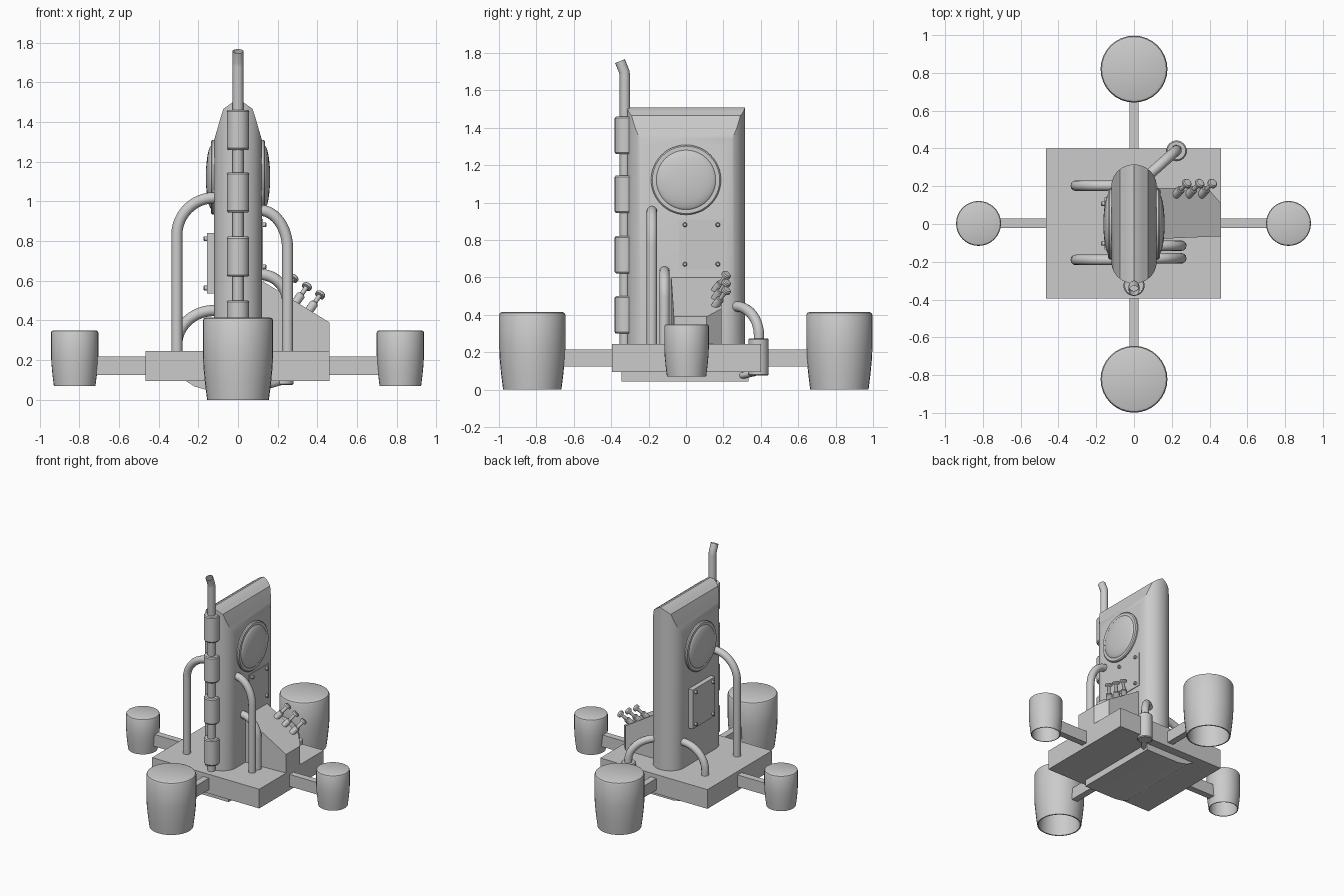
import bpy, bmesh
from math import sin, cos, pi, radians
from mathutils import Matrix, Vector

if "Cube" in bpy.data.objects:
    bpy.data.objects.remove(bpy.data.objects["Cube"])


def finish(name, bm, angle=35):
    bmesh.ops.remove_doubles(bm, verts=bm.verts, dist=1e-5)
    bmesh.ops.recalc_face_normals(bm, faces=bm.faces)
    me = bpy.data.meshes.new(name)
    bm.to_mesh(me)
    bm.free()
    me.shade_smooth()
    me.set_sharp_from_angle(angle=radians(angle))
    ob = bpy.data.objects.new(name, me)
    bpy.context.collection.objects.link(ob)
    return ob


def box(name, x0, x1, y0, y1, z0, z1):
    bm = bmesh.new()
    bmesh.ops.create_cube(bm, size=1)
    for v in bm.verts:
        v.co = ((x0 + x1) / 2 + v.co.x * (x1 - x0),
                (y0 + y1) / 2 + v.co.y * (y1 - y0),
                (z0 + z1) / 2 + v.co.z * (z1 - z0))
    return finish(name, bm)


def lathe(name, profile, origin, axis=(0, 0, 1), n=32):
    """Revolve (radius, height) points around an axis through origin."""
    bm = bmesh.new()
    rings = [[bm.verts.new((r * cos(2 * pi * i / n), r * sin(2 * pi * i / n), h))
              for i in range(n)] for r, h in profile]
    for a, b in zip(rings, rings[1:]):
        for i in range(n):
            j = (i + 1) % n
            bm.faces.new((a[i], a[j], b[j], b[i]))
    rot = Vector(axis).to_track_quat('Z', 'Y').to_matrix().to_4x4()
    bm.transform(Matrix.Translation(origin) @ rot)
    return finish(name, bm)


def prism(name, bottom, top):
    """Solid between two matching loops of points."""
    bm = bmesh.new()
    a = [bm.verts.new(p) for p in bottom]
    b = [bm.verts.new(p) for p in top]
    bm.faces.new(a)
    bm.faces.new(b)
    for i in range(len(a)):
        j = (i + 1) % len(a)
        bm.faces.new((a[i], a[j], b[j], b[i]))
    return finish(name, bm)


def tube(name, pts, r, caps=True):
    cu = bpy.data.curves.new(name, 'CURVE')
    cu.dimensions = '3D'
    cu.bevel_depth = r
    cu.bevel_resolution = 4
    cu.use_fill_caps = caps
    sp = cu.splines.new('POLY')
    sp.points.add(len(pts) - 1)
    for p, co in zip(sp.points, pts):
        p.co = (*co, 1)
    sp.use_smooth = True
    ob = bpy.data.objects.new(name, cu)
    bpy.context.collection.objects.link(ob)
    return ob


def bent_pipe(name, top, foot, knee_z, r=0.028, n=12):
    """Pipe leaving the hull sideways at top, curving down to foot."""
    top, foot = Vector(top), Vector(foot)
    pts = []
    for i in range(n + 1):
        a = pi / 2 * i / n
        p = top.lerp(foot, sin(a))
        p.z = knee_z + (top.z - knee_z) * cos(a)
        pts.append(p)
    start = top + (top - foot).to_2d().normalized().to_3d() * 0.04
    start.z = top.z
    return tube(name, [start] + pts + [foot], r)


# Base deck and curved belly plate
box("base_deck", -0.465, 0.46, -0.395, 0.4, 0.095, 0.245)
belly = [(0.16, 0.1), (0.16, 0.045), (-0.12, 0.045), (-0.17, 0.053),
         (-0.22, 0.068), (-0.27, 0.1)]
prism("belly_plate", [(x, -0.345, z) for x, z in belly],
      [(x, 0.335, z) for x, z in belly])

# Arms and thruster pods
box("side_arm_left", -0.72, -0.46, -0.022, 0.028, 0.125, 0.218)
box("side_arm_right", 0.455, 0.72, -0.022, 0.028, 0.125, 0.218)
box("front_arm", -0.025, 0.025, -0.67, -0.39, 0.125, 0.215)
box("rear_arm", -0.025, 0.025, 0.395, 0.67, 0.125, 0.215)


def pod(name, x, y, z, r, h):
    prof = [(0, h * 0.85), (0.8 * r, h * 0.85), (0.83 * r, 0), (0.88 * r, 0),
            (0.94 * r, h * 0.2), (0.985 * r, h * 0.4), (r, h * 0.55),
            (r, h - 0.09 * r), (0.97 * r, h - 0.03 * r), (0.9 * r, h), (0, h)]
    lathe(name, prof, (x, y, z))


pod("front_thruster", 0, -0.822, 0, 0.177, 0.416)
pod("rear_thruster", 0, 0.82, 0, 0.177, 0.416)
pod("left_thruster", -0.823, 0.003, 0.07, 0.119, 0.28)
pod("right_thruster", 0.818, 0.003, 0.07, 0.119, 0.28)

# Hull: rounded ends, flat sides, roof sloping up to a ridge
roof = [(0, 1.51), (0.03, 1.497), (0.075, 1.465), (0.12, 1.31)]


def roof_z(x):
    x = abs(x)
    for (xa, za), (xb, zb) in zip(roof, roof[1:]):
        if x <= xb + 1e-6:
            return za + (zb - za) * (x - xa) / (xb - xa)


bm = bmesh.new()
cols = []
for i in range(25):
    a = pi * i / 24
    x, e = 0.12 * cos(a), 0.115 * sin(a)
    z = roof_z(x)
    cols.append([bm.verts.new(p) for p in ((x, -0.2 - e, 0.2), (x, -0.2 - e, z),
                                           (x, 0.2 + e, z), (x, 0.2 + e, 0.2))])
for a, b in zip(cols, cols[1:]):
    for k in range(4):
        m = (k + 1) % 4
        bm.faces.new((a[k], a[m], b[m], b[k]))
bm.faces.new(cols[0])
bm.faces.new(cols[-1])
finish("hull", bm, 30)

# Domed portholes on both sides
for side, s in (("left", -1), ("right", 1)):
    lathe("porthole_ring_" + side,
          [(0, 0), (0.187, 0), (0.187, 0.02), (0.18, 0.027), (0.163, 0.027), (0, 0.02)],
          (s * 0.11, 0, 1.122), (s, 0, 0), 48)
    lathe("porthole_dome_" + side,
          [(0.163 * cos(a), 0.02 + 0.032 * sin(a)) for a in [pi / 16 * k for k in range(9)]],
          (s * 0.11, 0, 1.122), (s, 0, 0), 48)


# Bolted access panels
def panel(name, s, depth, y0, y1, z0, z1):
    xs = sorted((s * 0.1, s * depth))
    box(name, *xs, y0, y1, z0, z1)
    for i, y in enumerate((y0 + 0.032, y1 - 0.032)):
        for j, z in enumerate((z0 + 0.028, z1 - 0.028)):
            lathe(f"{name}_bolt_{i}{j}",
                  [(0, 0), (0.012, 0), (0.012, 0.013), (0.008, 0.018), (0, 0.018)],
                  (s * depth, y, z), (s, 0, 0), 12)


panel("right_panel", 1, 0.125, -0.038, 0.202, 0.643, 0.91)
panel("left_panel", -1, 0.157, -0.135, 0.14, 0.535, 0.84)

# Exhaust stack with sleeves
tube("exhaust_stack", [(0, -0.327, 0.2), (0, -0.327, 1.68), (0, -0.33, 1.70),
                       (0, -0.353, 1.757)], 0.028, False)
for i, z in enumerate((0.3, 0.622, 0.945, 1.26)):
    lathe(f"exhaust_sleeve_{i + 1}",
          [(0, 0), (0.05, 0), (0.056, 0.008), (0.056, 0.192), (0.05, 0.2), (0, 0.2)],
          (0, -0.325, z), n=24)

# Side pipes
bent_pipe("left_pipe_tall", (-0.12, -0.19, 1.018), (-0.308, -0.19, 0.2), 0.83)
bent_pipe("left_pipe_low", (-0.12, 0.203, 0.45), (-0.308, 0.203, 0.2), 0.28)
bent_pipe("right_pipe_tall", (0.11, -0.182, 0.955), (0.25, -0.182, 0.2), 0.76)
bent_pipe("right_pipe_low", (0.11, -0.115, 0.632), (0.25, -0.115, 0.2), 0.49)

# Rear canister with feed pipe and drain
lathe("canister", [(0, 0), (0.048, 0), (0.054, 0.006), (0.054, 0.194), (0.048, 0.2), (0, 0.2)],
      (0.225, 0.388, 0.075), n=24)
bent_pipe("canister_pipe", (0.09, 0.27, 0.445), (0.225, 0.39, 0.24), 0.29)
tube("canister_drain", [(0.215, 0.37, 0.09), (0.17, 0.31, 0.077), (0.1, 0.27, 0.075)], 0.017)

# Control console with sloped top
foot = [(0.1, -0.08), (0.46, -0.065), (0.46, 0.11), (0.39, 0.19), (0.1, 0.19)]
prism("console", [(x, y, 0.22) for x, y in foot],
      [(x, y, 0.6 - 0.617 * (x - 0.12)) for x, y in foot])

# Control levers
for i, x in enumerate((0.22, 0.288, 0.355)):
    z = 0.6 - 0.617 * (x - 0.12) - 0.01
    lathe(f"lever_{i + 1}",
          [(0, -0.02), (0.022, -0.02), (0.022, 0.055), (0.018, 0.06), (0.012, 0.06),
           (0.012, 0.11), (0.026, 0.112), (0.026, 0.125), (0.02, 0.131), (0, 0.133)],
          (x, 0.155, z), (0.062, 0.062, 0.088), 16)
